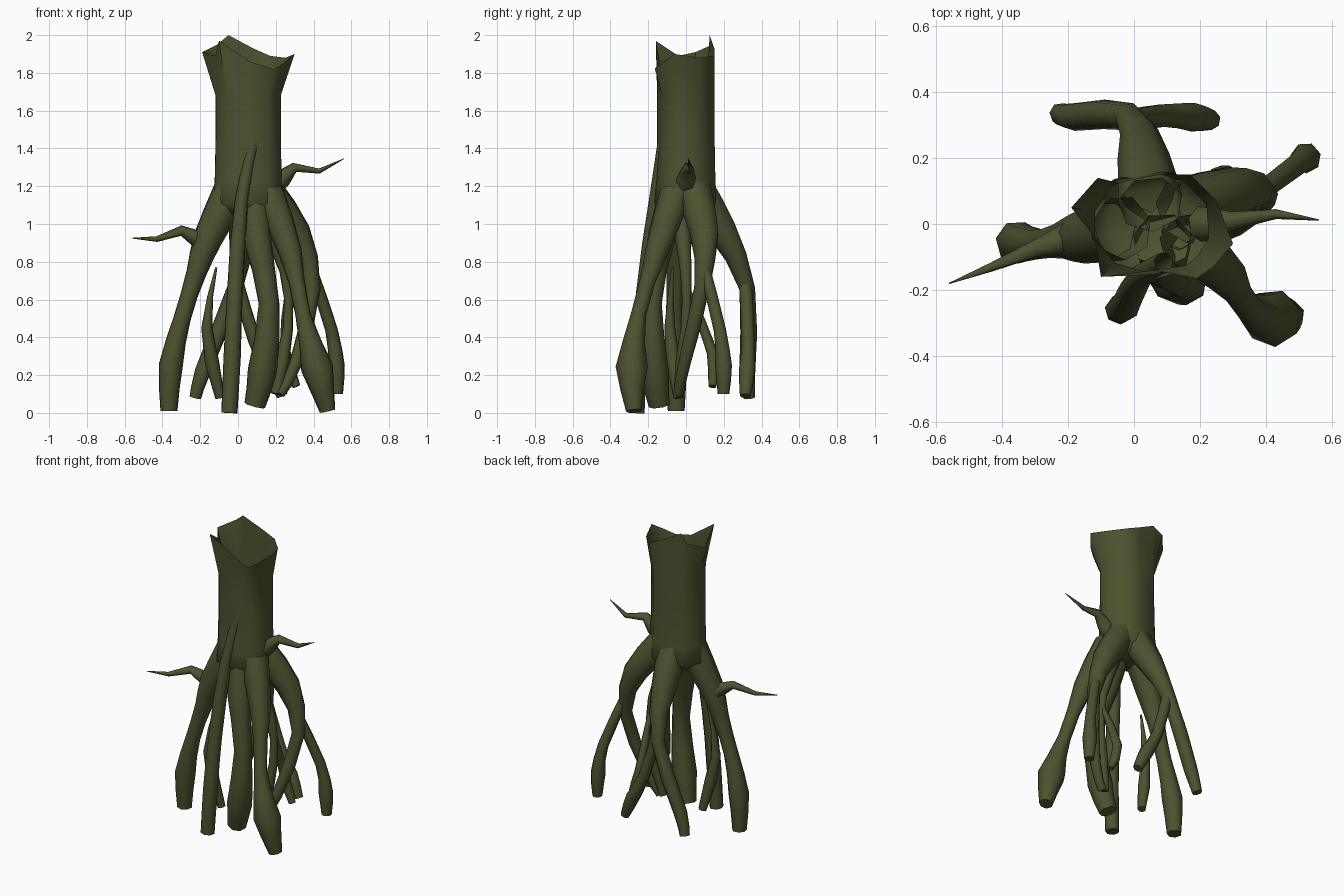
import bpy, bmesh, math
from mathutils import Vector

if "Cube" in bpy.data.objects:
    bpy.data.objects.remove(bpy.data.objects["Cube"])

bark = bpy.data.materials.new("dark_olive_bark")
bark.diffuse_color = (0.075, 0.083, 0.028, 1)
bark.use_nodes = True
bark.node_tree.nodes["Principled BSDF"].inputs["Base Color"].default_value = bark.diffuse_color


def finish(name, bm, angle):
    bmesh.ops.recalc_face_normals(bm, faces=bm.faces)
    me = bpy.data.meshes.new(name)
    bm.to_mesh(me)
    bm.free()
    me.materials.append(bark)
    ob = bpy.data.objects.new(name, me)
    bpy.context.collection.objects.link(ob)
    bpy.context.view_layer.objects.active = ob
    ob.select_set(True)
    bpy.ops.object.shade_smooth_by_angle(angle=math.radians(angle))
    ob.select_set(False)


def bridge(bm, a, b):
    n = len(a)
    for i in range(n):
        bm.faces.new((a[i], a[(i + 1) % n], b[(i + 1) % n], b[i]))


def tube(name, pts, radii, sides=7):
    """Tube along the points, one radius per point; the hidden start stays open."""
    bm = bmesh.new()
    u = Vector((0.3, 0.2, 1)) if sides == 6 else Vector((1, 0.3, 0.1))
    rings = []
    for i, p in enumerate(pts):
        before = (p - pts[max(i - 1, 0)]).normalized()
        after = (pts[min(i + 1, len(pts) - 1)] - p).normalized()
        t = (before + after).normalized()
        u = (u - t * u.dot(t)).normalized()
        v = t.cross(u)
        turn = [k * math.tau / sides for k in range(sides)]
        rings.append([bm.verts.new(p + radii[i] * (u * math.cos(a) + v * math.sin(a))) for a in turn])
    for a, b in zip(rings, rings[1:]):
        bridge(bm, a, b)
    bm.faces.new(rings[-1])
    finish(name, bm, 66)


def root(name, *points, top=0.09, mid=0.042, bulge=0.05, foot=0.032):
    """Curved root: thick at the trunk, slim, swollen near the ground, narrow foot."""
    p = [Vector(q) for q in points]
    p = [2 * p[0] - p[1]] + p + [2 * p[-1] - p[-2]]
    pts = []
    for a, b, c, d in zip(p, p[1:], p[2:], p[3:]):
        pts += [b, (9 * (b + c) - a - d) / 16]
    pts.append(p[-2])
    stops = [(0, top), (0.2, 0.65 * top + 0.35 * mid), (0.42, mid), (0.6, mid), (0.8, bulge), (1, foot)]
    radii = []
    for q in pts:
        h = min(max((pts[0].z - q.z) / (pts[0].z - pts[-1].z), 0), 1)
        for (h0, r0), (h1, r1) in zip(stops, stops[1:]):
            if h <= h1:
                radii.append(r0 + (r1 - r0) * (h - h0) / (h1 - h0))
                break
    tube(name, pts, radii)


# Hollow trunk: elliptical rings under a flared, jagged rim
rim = [(.30, -.06, 1.90), (.25, .07, 1.88), (.17, .15, 1.89), (.08, .15, 1.93),
       (-.05, .125, 2.0), (-.11, .14, 1.95), (-.19, .05, 1.91), (-.12, -.04, 1.89),
       (-.10, -.16, 1.97), (.06, -.14, 1.86), (.19, -.165, 1.82), (.24, -.13, 1.85)]
turn = [math.atan2(y / 0.15, (x - 0.055) / 0.175) for x, y, z in rim]
bm = bmesh.new()
rings = [[bm.verts.new(p) for p in rim]]
for z, s in ((1.68, 1.02), (1.45, 1.02), (1.22, 1.05), (1.11, 1.12), (1.05, 0.75)):
    rings.append([bm.verts.new((0.055 + 0.175 * s * math.cos(a), 0.15 * s * math.sin(a), z))
                  for a in turn])
for a, b in zip(rings, rings[1:]):
    bridge(bm, a, b)
bmesh.ops.poke(bm, faces=[bm.faces.new(rings[-1])])
finish("trunk", bm, 60)

# Prop roots from the trunk to the ground
root("left_root", (-.035, -.01, 1.17), (-.155, -.04, .93), (-.22, -.05, .74), (-.295, -.06, .5),
     (-.355, -.055, .25), (-.365, -.05, .01), top=.1, mid=.047, bulge=.066, foot=.046)
root("front_root", (.09, -.115, 1.47), (.02, -.16, 1.13), (-.015, -.22, .65), (-.03, -.25, .3),
     (-.045, -.26, 0), top=.03, mid=.043, bulge=.047, foot=.044)
root("front_middle_root", (.085, -.05, 1.16), (.1, -.125, .93), (.165, -.18, .58), (.13, -.165, .22),
     (.09, -.14, .04), mid=.056, bulge=.085, foot=.058)
root("front_right_root", (.16, -.05, 1.16), (.275, -.15, .86), (.345, -.25, .52), (.42, -.285, .24),
     (.475, -.275, .01), top=.09, bulge=.088, foot=.043)
root("back_right_root", (.145, .04, 1.17), (.31, .1, .95), (.395, .085, .66), (.3, -.01, .25),
     (.22, -.04, .1), top=.1, bulge=.036, foot=.028)
root("far_right_root", (.375, .09, .8), (.495, .18, .44), (.52, .2, .25), (.525, .2, .1),
     top=.03, mid=.034, bulge=.048)
root("back_root", (.05, .06, 1.18), (.03, .19, .97), (-.015, .325, .66), (-.185, .325, .22),
     (-.225, .335, .08), top=.1, mid=.043)
root("back_fork_root", (-.01, .315, .71), (.09, .33, .38), (.17, .325, .23), (.235, .315, .09),
     top=.035, mid=.036, bulge=.046, foot=.03)
root("inner_right_root", (.13, -.03, 1.08), (.25, 0, .75), (.265, 0, .45), (.2, -.04, .1),
     top=.05, mid=.025, bulge=.038, foot=.026)
root("inner_fork_root", (.265, 0, .68), (.25, .14, .32), (.31, .14, .14),
     top=.012, mid=.028, bulge=.035, foot=.022)
root("inner_left_root", (-.115, -.07, .77), (-.165, -.085, .45), (-.095, -.04, .08),
     top=.006, mid=.03, bulge=.044, foot=.026)

# Broken side branches
taper = [.055, .05, .028, .015, .002]
left = [(-.13, -.02, .9), (-.21, -.045, .915), (-.3, -.075, .965), (-.43, -.13, .92), (-.56, -.18, .925)]
right = [(.2, 0, 1.21), (.24, 0, 1.245), (.3, .01, 1.3), (.43, .03, 1.28), (.56, .012, 1.345)]
tube("left_branch", [Vector(p) for p in left], taper, 6)
tube("right_branch", [Vector(p) for p in right], taper, 6)
